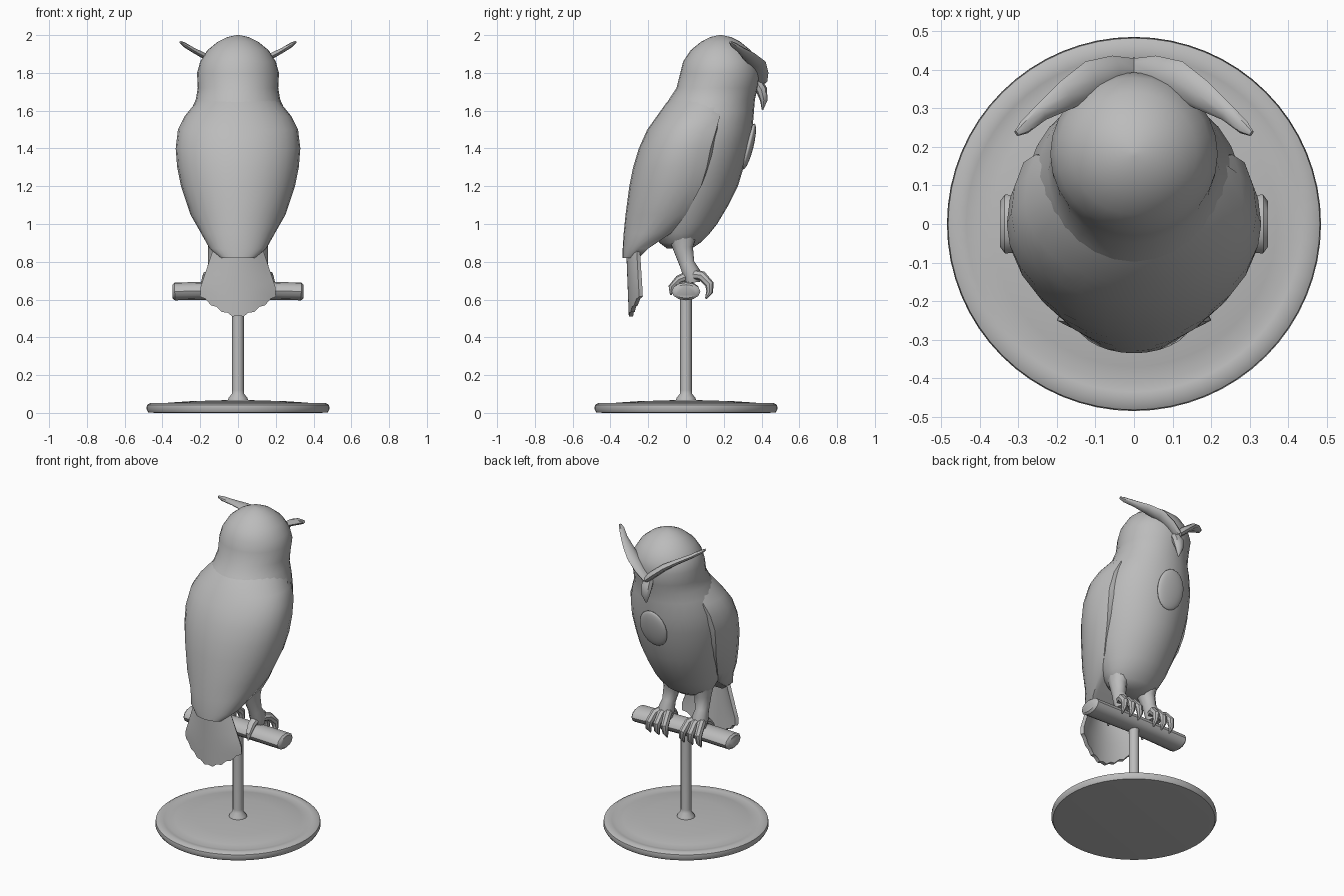
import bpy, bmesh, math
from mathutils import Vector

grey = bpy.data.materials.new("plain grey")
grey.diffuse_color = (0.5, 0.5, 0.5, 1)


def finish(name, bm, angle=40):
    bmesh.ops.recalc_face_normals(bm, faces=bm.faces)
    me = bpy.data.meshes.new(name)
    bm.to_mesh(me)
    bm.free()
    me.materials.append(grey)
    ob = bpy.data.objects.new(name, me)
    bpy.context.collection.objects.link(ob)
    bpy.ops.object.select_all(action='DESELECT')
    ob.select_set(True)
    bpy.context.view_layer.objects.active = ob
    bpy.ops.object.shade_smooth_by_angle(angle=math.radians(angle))
    return ob


def loft(name, rings, angle=40):
    """Skin closed rings of equal length and cap both ends."""
    bm = bmesh.new()
    rows = [[bm.verts.new(p) for p in r] for r in rings]
    n = len(rows[0])
    for a, b in zip(rows, rows[1:]):
        for i in range(n):
            j = (i + 1) % n
            bm.faces.new((a[i], a[j], b[j], b[i]))
    bm.faces.new(rows[0])
    bm.faces.new(rows[-1])
    return finish(name, bm, angle)


def sweep(name, path, sides=8, ref=None, centre=None, angle=40):
    """Tube along (x, y, z, half width, half thickness) points."""
    pts = [Vector(p[:3]) for p in path]
    rings = []
    for i, p in enumerate(path):
        t = (pts[min(i + 1, len(pts) - 1)] - pts[max(i - 1, 0)]).normalized()
        u = (pts[i] - Vector(centre)) if centre else Vector(ref)
        u = (u - t * u.dot(t)).normalized()
        v = t.cross(u)
        rings.append([pts[i] + u * p[3] * math.cos(k * math.tau / sides)
                      + v * p[4] * math.sin(k * math.tau / sides) for k in range(sides)])
    return loft(name, rings, angle)


def lathe(name, profile, sides):
    return loft(name, [[(r * math.cos(k * math.tau / sides), r * math.sin(k * math.tau / sides), z)
                        for k in range(sides)] for r, z in profile])


# Round base with raised rim, and pole with flared foot
lathe("base", [(0.44, 0), (0.475, 0.003), (0.485, 0.02), (0.482, 0.042), (0.462, 0.053),
               (0.435, 0.05), (0.41, 0.044), (0.37, 0.054), (0.25, 0.062), (0.05, 0.068)], 64)
lathe("pole", [(0.055, 0.06), (0.05, 0.08), (0.033, 0.1), (0.031, 0.12), (0.031, 0.63)], 12)

# Perch with rounded ends
sweep("perch", [(-0.347, 0, 0.643, 0.06, 0.036), (-0.335, 0, 0.643, 0.076, 0.047),
                (0, 0, 0.65, 0.07, 0.048),
                (0.335, 0, 0.643, 0.076, 0.047), (0.347, 0, 0.643, 0.06, 0.036)], 12, ref=(0, 1, 0))

# Body and head: (height, back, front, half width)
N = 28
body = [(0.87, -0.10, 0.03, 0.10), (0.90, -0.14, 0.075, 0.15), (0.95, -0.17, 0.125, 0.18),
        (1.0, -0.2, 0.165, 0.205), (1.1, -0.25, 0.225, 0.24), (1.2, -0.26, 0.275, 0.265),
        (1.3, -0.24, 0.305, 0.28), (1.4, -0.22, 0.335, 0.287), (1.5, -0.18, 0.352, 0.28),
        (1.6, -0.125, 0.36, 0.25), (1.66, -0.09, 0.365, 0.223), (1.72, -0.05, 0.38, 0.213),
        (1.8, -0.03, 0.393, 0.217), (1.86, -0.015, 0.38, 0.2), (1.92, 0.025, 0.342, 0.162),
        (1.965, 0.08, 0.287, 0.107), (1.99, 0.13, 0.237, 0.055), (2.0, 0.175, 0.19, 0.008)]
loft("body", [[(w * math.cos(k * math.tau / N), (b + f) / 2 + (f - b) / 2 * math.sin(k * math.tau / N), z)
               for k in range(N)] for z, b, f, w in body])

# Folded wings wrapping the back: (height, back, widest, front edge, half width)
wings = [(0.82, -0.335, -0.29, -0.25, 0.09), (0.87, -0.335, -0.25, -0.2, 0.15),
         (0.95, -0.33, -0.16, -0.08, 0.195), (1.05, -0.32, -0.1, 0.0, 0.252),
         (1.2, -0.30, -0.04, 0.08, 0.302), (1.3, -0.28, -0.02, 0.12, 0.322),
         (1.4, -0.25, 0.0, 0.15, 0.33), (1.5, -0.205, 0.03, 0.17, 0.318),
         (1.57, -0.155, 0.06, 0.18, 0.283), (1.64, -0.105, 0.1, 0.17, 0.226),
         (1.69, -0.05, 0.13, 0.15, 0.19)]


def wing_ring(z, back, mid, edge, w):
    ring = []
    for k in range(N):
        c, s = math.cos(k * math.tau / N), math.sin(k * math.tau / N)
        y = mid + s * (0.3 if s > 0 else mid - back)
        ring.append((w * c, min(y, edge), z))
    return ring


loft("wings", [wing_ring(*r) for r in wings])

# Fanned tail plate with scalloped lower end
bm = bmesh.new()
COLS, ROWS = 14, 6
grid = []
for r in range(ROWS + 1):
    v = r / ROWS
    row = []
    for c in range(COLS + 1):
        u = c / COLS * 2 - 1
        low = 0.505 + 0.11 * abs(u) ** 1.6 + 0.012 * (c % 2)
        z = 0.9 + (low - 0.9) * v
        x = u * (0.12 + 0.08 * min(1, (0.9 - z) / 0.24))
        row.append(bm.verts.new((x, -0.318 + 0.015 * v + 0.055 * u * u, z)))
    grid.append(row)
for r in range(ROWS):
    for c in range(COLS):
        bm.faces.new((grid[r][c], grid[r][c + 1], grid[r + 1][c + 1], grid[r + 1][c]))
bmesh.ops.recalc_face_normals(bm, faces=bm.faces)
bmesh.ops.solidify(bm, geom=bm.faces[:], thickness=0.022)
finish("tail", bm)

# Beak
sweep("beak", [(0, 0.375, 1.75, 0.03, 0.03), (0, 0.40, 1.71, 0.036, 0.03),
               (0, 0.412, 1.655, 0.028, 0.02), (0, 0.405, 1.605, 0.004, 0.004)], 8, ref=(1, 0, 0))

# Oval plate on the chest
bm = bmesh.new()
bmesh.ops.create_uvsphere(bm, u_segments=20, v_segments=10, radius=1)
plate = finish("chest_plate", bm)
plate.scale = (0.095, 0.025, 0.125)
plate.location = (0, 0.332, 1.41)
plate.rotation_euler = (math.radians(-14), 0, 0)

for side, s in (("left", -1), ("right", 1)):
    # Brow sweeping from beak to raised tuft
    sweep(side + "_brow", [(0, 0.395, 1.755, 0.035, 0.02), (s * 0.05, 0.395, 1.80, 0.042, 0.022),
                           (s * 0.11, 0.375, 1.85, 0.05, 0.02), (s * 0.175, 0.335, 1.888, 0.04, 0.016),
                           (s * 0.24, 0.29, 1.922, 0.024, 0.013), (s * 0.285, 0.25, 1.95, 0.018, 0.012),
                           (s * 0.305, 0.235, 1.963, 0.008, 0.006)], 8, centre=(0, 0.18, 1.78))
    # Leg
    sweep(side + "_leg", [(s * 0.10, -0.02, 0.95, 0.07, 0.085), (s * 0.11, -0.015, 0.87, 0.048, 0.055),
                          (s * 0.118, 0.005, 0.79, 0.04, 0.042), (s * 0.12, 0.03, 0.74, 0.05, 0.05),
                          (s * 0.12, 0.035, 0.69, 0.04, 0.04)], 10, ref=(1, 0, 0))
    # Three toes curled over the front of the perch, one behind
    for i, dx in enumerate((-0.055, 0, 0.055)):
        x = s * 0.12
        sweep(f"{side}_toe_{i + 1}", [(x + dx * 0.3, 0.03, 0.735, 0.026, 0.028),
                                      (x + dx * 0.8, 0.085, 0.725, 0.025, 0.026),
                                      (x + dx, 0.125, 0.68, 0.023, 0.024),
                                      (x + dx * 1.1, 0.125, 0.64, 0.017, 0.018),
                                      (x + dx * 1.1, 0.105, 0.605, 0.005, 0.005)], 8, ref=(1, 0, 0))
    sweep(side + "_back_toe", [(s * 0.12, 0.02, 0.73, 0.028, 0.028), (s * 0.125, -0.04, 0.705, 0.025, 0.022),
                               (s * 0.13, -0.078, 0.665, 0.018, 0.016),
                               (s * 0.13, -0.08, 0.625, 0.005, 0.005)], 8, ref=(1, 0, 0))
